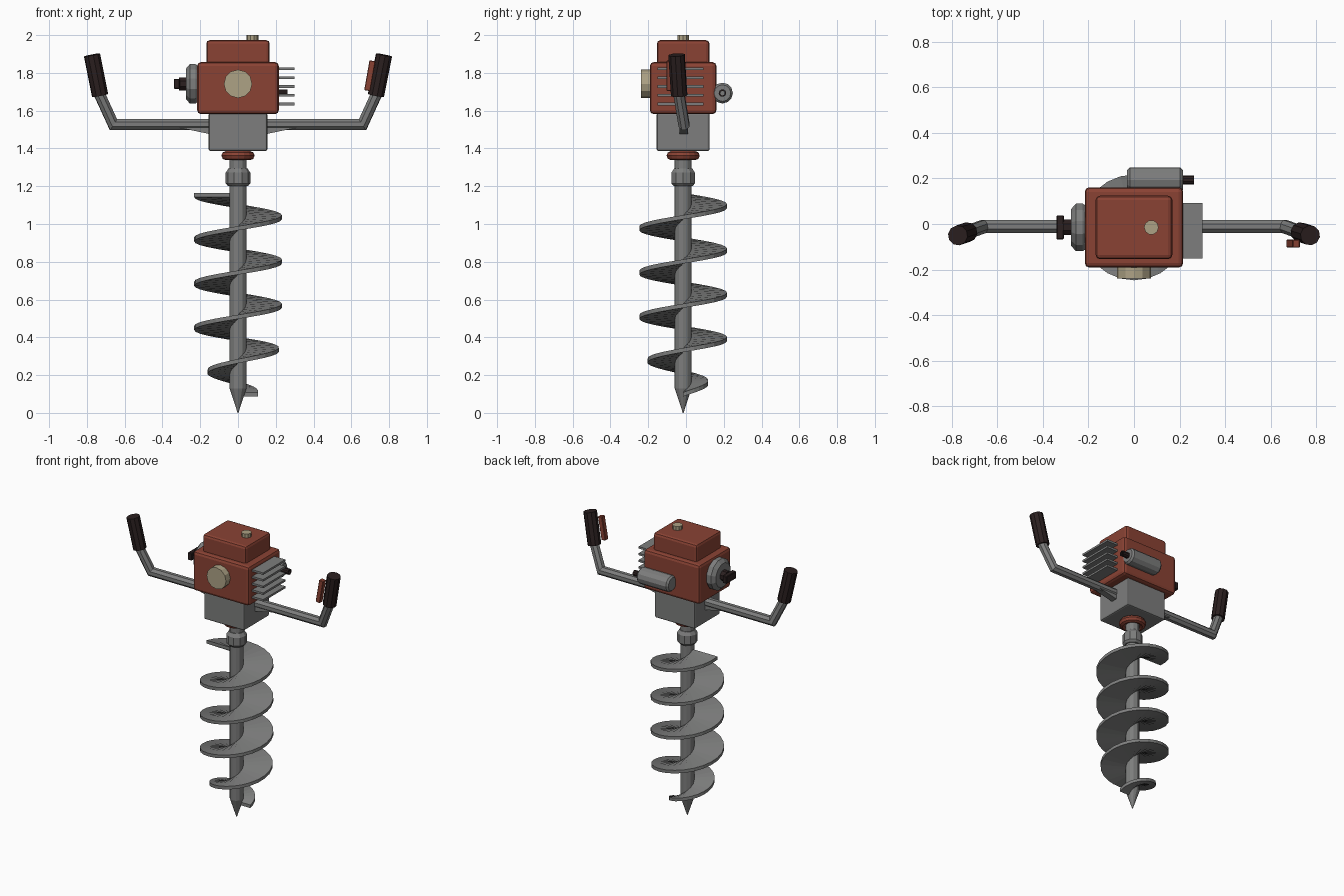
import bpy, bmesh, math
from mathutils import Vector, Matrix

if "Cube" in bpy.data.objects:
    bpy.data.objects.remove(bpy.data.objects["Cube"])

CY = -0.015  # y of the drill axis


def material(name, rgb):
    m = bpy.data.materials.new(name)
    m.diffuse_color = (*rgb, 1)
    m.use_nodes = True
    m.node_tree.nodes["Principled BSDF"].inputs["Base Color"].default_value = m.diffuse_color
    return m


RED = material("rust_red", (0.255, 0.055, 0.034))
GREY = material("steel_grey", (0.205, 0.207, 0.205))
BLACK = material("dark_rubber", (0.024, 0.014, 0.014))
BEIGE = material("pale_brass", (0.42, 0.36, 0.235))


def finish(name, bm, mat):
    bmesh.ops.recalc_face_normals(bm, faces=bm.faces)
    me = bpy.data.meshes.new(name)
    bm.to_mesh(me)
    bm.free()
    me.materials.append(mat)
    ob = bpy.data.objects.new(name, me)
    bpy.context.collection.objects.link(ob)
    return ob


def box(name, lo, hi, mat, bevel=0.0, segs=2):
    bm = bmesh.new()
    bmesh.ops.create_cube(bm, size=1)
    lo, hi = Vector(lo), Vector(hi)
    for v in bm.verts:
        v.co = (lo + hi) / 2 + v.co * (hi - lo)
    if bevel:
        bmesh.ops.bevel(bm, geom=bm.edges[:], offset=bevel, segments=segs,
                        profile=0.5, affect='EDGES')
    return finish(name, bm, mat)


def lathe(name, origin, axis, profile, n, mat, phase=0.0, closed=False):
    """Turn (radius, distance along axis) points around an axis."""
    bm = bmesh.new()
    rot = Vector(axis).to_track_quat('Z', 'Y').to_matrix()
    rings = []
    for r, h in profile:
        rings.append([bm.verts.new(Vector(origin) + rot @ Vector((
            r * math.cos(2 * math.pi * (i + phase) / n),
            r * math.sin(2 * math.pi * (i + phase) / n), h))) for i in range(n)])
    pairs = list(zip(rings, rings[1:]))
    if closed:
        pairs.append((rings[-1], rings[0]))
    for a, b in pairs:
        for i in range(n):
            j = (i + 1) % n
            bm.faces.new((a[i], a[j], b[j], b[i]))
    if not closed:
        bm.faces.new(rings[0])
        bm.faces.new(rings[-1])
    bmesh.ops.remove_doubles(bm, verts=bm.verts, dist=1e-5)
    return finish(name, bm, mat)


def tube(name, pts, r, n, mat):
    """Sweep a regular polygon along a path, mitred at the bends."""
    bm = bmesh.new()
    pts = [Vector(p) for p in pts]
    dirs = [(b - a).normalized() for a, b in zip(pts, pts[1:])]
    up = dirs[0].orthogonal().normalized()
    side = dirs[0].cross(up)
    ring = [pts[0] + r * (up * math.cos(2 * math.pi * (i + .5) / n)
                          + side * math.sin(2 * math.pi * (i + .5) / n)) for i in range(n)]
    rings = [[bm.verts.new(p) for p in ring]]
    for k in range(1, len(pts)):
        d = dirs[k - 1]
        nrm = d if k == len(pts) - 1 else (d + dirs[k]).normalized()
        ring = [p + d * ((pts[k] - p).dot(nrm) / d.dot(nrm)) for p in ring]
        rings.append([bm.verts.new(p) for p in ring])
    for a, b in zip(rings, rings[1:]):
        for i in range(n):
            j = (i + 1) % n
            bm.faces.new((a[i], a[j], b[j], b[i]))
    bm.faces.new(rings[0])
    bm.faces.new(rings[-1])
    return finish(name, bm, mat)


# Auger shaft with pointed tip
lathe("auger_shaft", (0, CY, 0), (0, 0, 1),
      [(0.002, 0), (0.045, 0.13), (0.045, 1.39)], 12, GREY)

# Helical flight, narrowing towards the tip
bm = bmesh.new()
STEPS, TURNS, PITCH, T = 24, 4.5, 0.2345, 0.011
rows = []
for k in range(int(STEPS * TURNS) + 1):
    t = k / STEPS
    c, s = math.cos(2 * math.pi * t), math.sin(2 * math.pi * t)
    ro = min(0.232, 0.105 + 0.111 * t)
    z = 0.098 + PITCH * t
    rows.append([bm.verts.new((r * c, CY + r * s, z + dz))
                 for r, dz in ((0.03, -T), (ro, -T), (ro, T), (0.03, T))])
for a, b in zip(rows, rows[1:]):
    for i in range(4):
        j = (i + 1) % 4
        bm.faces.new((a[i], a[j], b[j], b[i]))
bm.faces.new(rows[0])
bm.faces.new(rows[-1])
finish("auger_flight", bm, GREY)

# Coupler and red collar
lathe("shaft_coupler", (0, CY, 1.2), (0, 0, 1),
      [(0.052, 0), (0.065, 0.014), (0.065, 0.072), (0.05, 0.095)], 10, GREY)
lathe("collar_ring", (0, CY, 1.362), (0, 0, 1),
      [(0.064 + 0.024 * math.cos(a * math.pi / 4), 0.024 * math.sin(a * math.pi / 4))
       for a in range(8)], 16, RED, closed=True)

# Gearbox, engine housing, top cover
box("gearbox", (-0.155, CY - 0.14, 1.386), (0.155, CY + 0.14, 1.59), GREY, 0.01)
box("engine_housing", (-0.216, CY - 0.176, 1.582), (0.216, CY + 0.176, 1.857), RED, 0.02)
box("top_cover", (-0.168, CY - 0.139, 1.84), (0.168, CY + 0.139, 1.973), RED, 0.018)

# Brass caps
lathe("fuel_cap", (0.076, CY, 1.96), (0, 0, 1), [(0.032, 0), (0.032, 0.04)], 10, BEIGE)
lathe("front_cap", (0, CY - 0.17, 1.742), (0, -1, 0), [(0.075, 0), (0.075, 0.053)], 12, BEIGE)

# Recoil starter with pull handle
lathe("recoil_cover", (-0.21, CY, 1.742), (-1, 0, 0),
      [(0.098, 0), (0.108, 0.015), (0.108, 0.045), (0.083, 0.066)], 12, GREY, 0.5)
lathe("recoil_neck", (-0.27, CY, 1.742), (-1, 0, 0), [(0.037, 0), (0.037, 0.042)], 8, BLACK, 0.5)
box("recoil_pull", (-0.34, CY - 0.053, 1.716), (-0.308, CY + 0.053, 1.768), BLACK, 0.004, 1)

# Cooling fins
for i in range(5):
    z = 1.635 + 0.0465 * i
    box(f"cooling_fin_{i + 1}", (0.2, -0.152, z - 0.007), (0.3, 0.092, z + 0.007), GREY)

# Muffler with hollow exhaust stub
lathe("muffler", (-0.03, 0.193, 1.693), (1, 0, 0),
      [(0.044, 0), (0.055, 0.012), (0.055, 0.232), (0.044, 0.244)], 12, GREY)
lathe("exhaust_stub", (0.205, 0.193, 1.693), (1, 0, 0),
      [(0.02, 0), (0.02, 0.058), (0.012, 0.058), (0.012, 0)], 10, BLACK, closed=True)

# Handlebars, braces and grips on both sides
for label, s in (("left", -1), ("right", 1)):
    low, top = Vector((s * 0.73, -0.036, 1.68)), Vector((s * 0.773, -0.05, 1.895))
    tube(f"{label}_handlebar",
         [(s * 0.14, CY + 0.004, 1.527), (s * 0.66, CY + 0.004, 1.527), low, low.lerp(top, 0.3)],
         0.031, 8, GREY)
    tube(f"{label}_grip", [low, top], 0.044, 10, BLACK)
    bm = bmesh.new()
    pts = [(0.14, 1.51), (0.31, 1.51), (0.14, 1.474)]
    a, b = [[bm.verts.new((s * x, CY + dy, z)) for x, z in pts] for dy in (-0.02, 0.025)]
    bm.faces.new(a)
    bm.faces.new(b)
    for i in range(3):
        j = (i + 1) % 3
        bm.faces.new((a[i], a[j], b[j], b[i]))
    finish(f"{label}_brace", bm, GREY)

# Throttle lever beside the right grip
lever = box("throttle_lever", (-0.016, -0.017, -0.08), (0.016, 0.017, 0.08), RED, 0.003, 1)
lever.matrix_world = Matrix.Translation((0.698, -0.086, 1.785)) @ Matrix.Rotation(
    math.radians(10), 4, 'Y')
